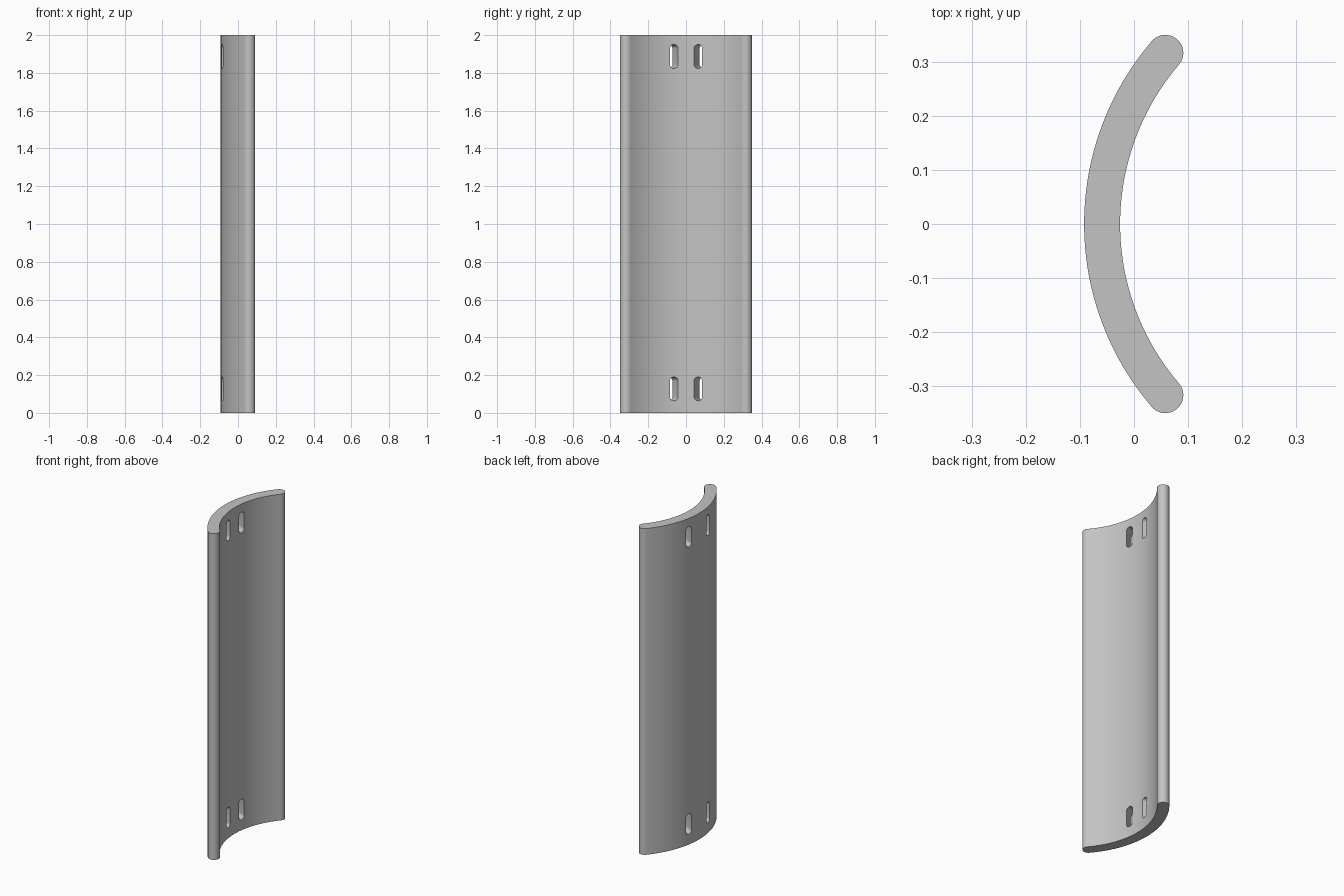
import bpy, bmesh, math
from mathutils import Vector

if "Cube" in bpy.data.objects:
    bpy.data.objects.remove(bpy.data.objects["Cube"])

HEIGHT = 2.0
R_MID, HALF_T, CX = 0.487, 0.0333, 0.428      # arc radius, half thickness, arc centre x
SPAN = math.asin(0.3167 / R_MID)              # half angle of the arc

steel = bpy.data.materials.new("grey steel")
steel.diffuse_color = (0.55, 0.55, 0.55, 1)
steel.use_nodes = True
steel.node_tree.nodes["Principled BSDF"].inputs["Base Color"].default_value = steel.diffuse_color


def prism(name, outline, extrude):
    """Solid made by extruding a closed outline along a vector."""
    bm = bmesh.new()
    face = bm.faces.new([bm.verts.new(p) for p in outline])
    new = bmesh.ops.extrude_face_region(bm, geom=[face])["geom"]
    bmesh.ops.translate(bm, vec=extrude,
                        verts=[v for v in new if isinstance(v, bmesh.types.BMVert)])
    bmesh.ops.recalc_face_normals(bm, faces=bm.faces)
    mesh = bpy.data.meshes.new(name)
    bm.to_mesh(mesh)
    bm.free()
    obj = bpy.data.objects.new(name, mesh)
    bpy.context.collection.objects.link(obj)
    mesh.materials.append(steel)
    return obj


def polar(r, a):
    return Vector((CX - r * math.cos(a), r * math.sin(a), 0))


# Curved plate: outer arc, round end, inner arc, round end
N, CAP = 48, 14
angles = [SPAN * (2 * i / N - 1) for i in range(N + 1)]
outline = [polar(R_MID + HALF_T, a) for a in angles]
for side in (1, -1):
    centre = polar(R_MID, side * SPAN)
    radial = Vector((-math.cos(SPAN), side * math.sin(SPAN), 0))
    along = Vector((math.sin(SPAN), side * math.cos(SPAN), 0))
    cap = [centre + HALF_T * (radial * math.cos(t) + along * math.sin(t))
           for t in (math.pi * k / CAP for k in range(1, CAP))]
    if side == 1:
        outline += cap + [polar(R_MID - HALF_T, a) for a in reversed(angles)]
    else:
        outline += cap[::-1]
plate = prism("curved_plate", outline, (0, 0, HEIGHT))

# Slanted round-ended slots near both ends
TILT, SLOT_R, SLOT_HALF = math.radians(25), 0.0208, 0.0630
for z in (0.127, 1.887):
    for side in (1, -1):
        axis = Vector((-math.cos(TILT), side * math.sin(TILT), 0))
        across = Vector((math.sin(TILT), side * math.cos(TILT), 0))
        start = Vector((-0.0204, side * 0.0635, z)) - axis * 0.06
        ring = []
        for end in (1, -1):
            for k in range(13):
                t = math.pi * k / 12 + (0 if end == 1 else math.pi)
                ring.append(start + across * SLOT_R * math.cos(t)
                            + Vector((0, 0, end * (SLOT_HALF - SLOT_R) + SLOT_R * math.sin(t))))
        cutter = prism("slot_cutter", ring, axis * 0.2)
        cutter.hide_render = True
        mod = plate.modifiers.new("slot", "BOOLEAN")
        mod.operation, mod.solver, mod.object = "DIFFERENCE", "EXACT", cutter
        bpy.context.view_layer.objects.active = plate
        bpy.ops.object.modifier_apply(modifier=mod.name)
        bpy.data.objects.remove(cutter)

# Smooth curved faces, crisp rims
bpy.ops.object.select_all(action="DESELECT")
plate.select_set(True)
bpy.context.view_layer.objects.active = plate
bpy.ops.object.shade_smooth_by_angle(angle=math.radians(30))
